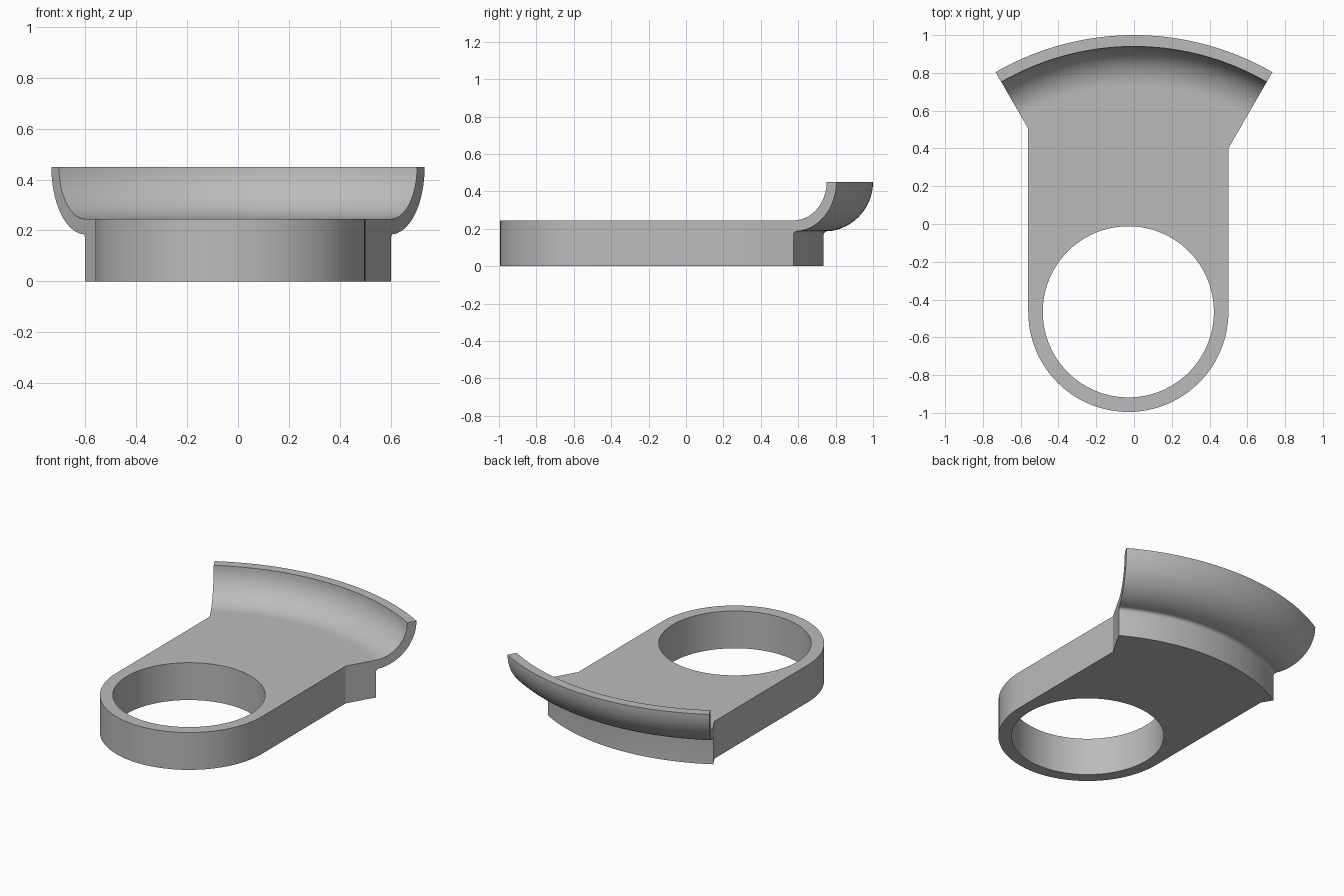
import bpy
import bmesh
from math import sin, cos, radians, pi
from mathutils import Vector

if "Cube" in bpy.data.objects:
    bpy.data.objects.remove(bpy.data.objects["Cube"])

RING_X, RING_Y = -0.03, -0.465     # ring centre; the flared lip turns about x = 0
RING_R, HOLE_R = 0.53, 0.453
PLATE_H, TOP_H = 0.245, 0.45
WALL_R, LIP_IN, LIP_OUT = 1.2, 0.205, 0.265
HALF = radians(30)
SEGS = 48                          # segments per half circle


def arc(cx, cy, r, start, end, n):
    """Points along a circular arc, both ends included."""
    angles = [start + (end - start) * i / n for i in range(n + 1)]
    return [(cx + r * cos(a), cy + r * sin(a)) for a in angles]


bm = bmesh.new()


def face(points):
    return bm.faces.new([bm.verts.new(p) for p in points])


def lift(points, z):
    return [(x, y, z) for x, y in points]


def wall(points):
    """Upright strip under a plan path."""
    for a, b in zip(points, points[1:]):
        face([(*a, 0), (*b, 0), (*b, PLATE_H), (*a, PLATE_H)])


def spin(r, z, angle):
    return (r * sin(angle), RING_Y + r * cos(angle), z)


# Plan outline: one half of the plate per side, split along the middle
flats = []
for side in (1, -1):
    edge_x = RING_X + side * RING_R
    corner = (edge_x, RING_Y + abs(edge_x) / sin(HALF) * cos(HALF))
    nose = arc(RING_X, RING_Y, RING_R, -pi / 2, -pi / 2 + side * pi / 2, SEGS // 2)
    back = [spin(WALL_R, 0, side * HALF * (1 - i / 24))[:2] for i in range(25)]
    hole = arc(RING_X, RING_Y, HOLE_R, pi / 2, pi / 2 - side * pi, SEGS)
    wall(nose + [corner])
    wall(hole)
    for z in (0, PLATE_H):
        flats.append(face(lift(nose + [corner] + back + hole, z)))

    # Lip section: wall, small fillet, outer curve, rim, inner curve
    section = [(WALL_R, 0)]
    section += arc(WALL_R + 0.022, 0.165, 0.022, pi, pi / 2, 6)
    section += arc(WALL_R, TOP_H, LIP_OUT, -pi / 2 + 0.13, 0, 20)
    section += arc(WALL_R, TOP_H, LIP_IN, 0, -pi / 2, 20)
    for i in range(24):
        a0, a1 = side * HALF * i / 24, side * HALF * (i + 1) / 24
        for p, q in zip(section, section[1:]):
            face([spin(*p, a0), spin(*p, a1), spin(*q, a1), spin(*q, a0)])

    # Slanted end face
    end = [spin(r, z, side * HALF) for r, z in section]
    flats.append(face([(*corner, 0)] + end + [(*corner, PLATE_H)]))

bmesh.ops.remove_doubles(bm, verts=bm.verts, dist=0.0005)
bmesh.ops.recalc_face_normals(bm, faces=bm.faces)
mesh = bpy.data.meshes.new("ring_bracket")
bm.to_mesh(mesh)
bm.free()

bracket = bpy.data.objects.new("ring_bracket", mesh)
bpy.context.collection.objects.link(bracket)
bpy.ops.object.select_all(action='DESELECT')
bracket.select_set(True)
bpy.context.view_layer.objects.active = bracket
bpy.ops.object.shade_smooth_by_angle(angle=radians(30))
for poly in mesh.polygons:         # keep the plate and end faces truly flat
    if len(poly.vertices) > 4:
        poly.use_smooth = False

grey = bpy.data.materials.new("plain_grey")
grey.use_nodes = True
grey.diffuse_color = (0.5, 0.5, 0.5, 1)
grey.node_tree.nodes["Principled BSDF"].inputs["Base Color"].default_value = (0.5, 0.5, 0.5, 1)
mesh.materials.append(grey)
